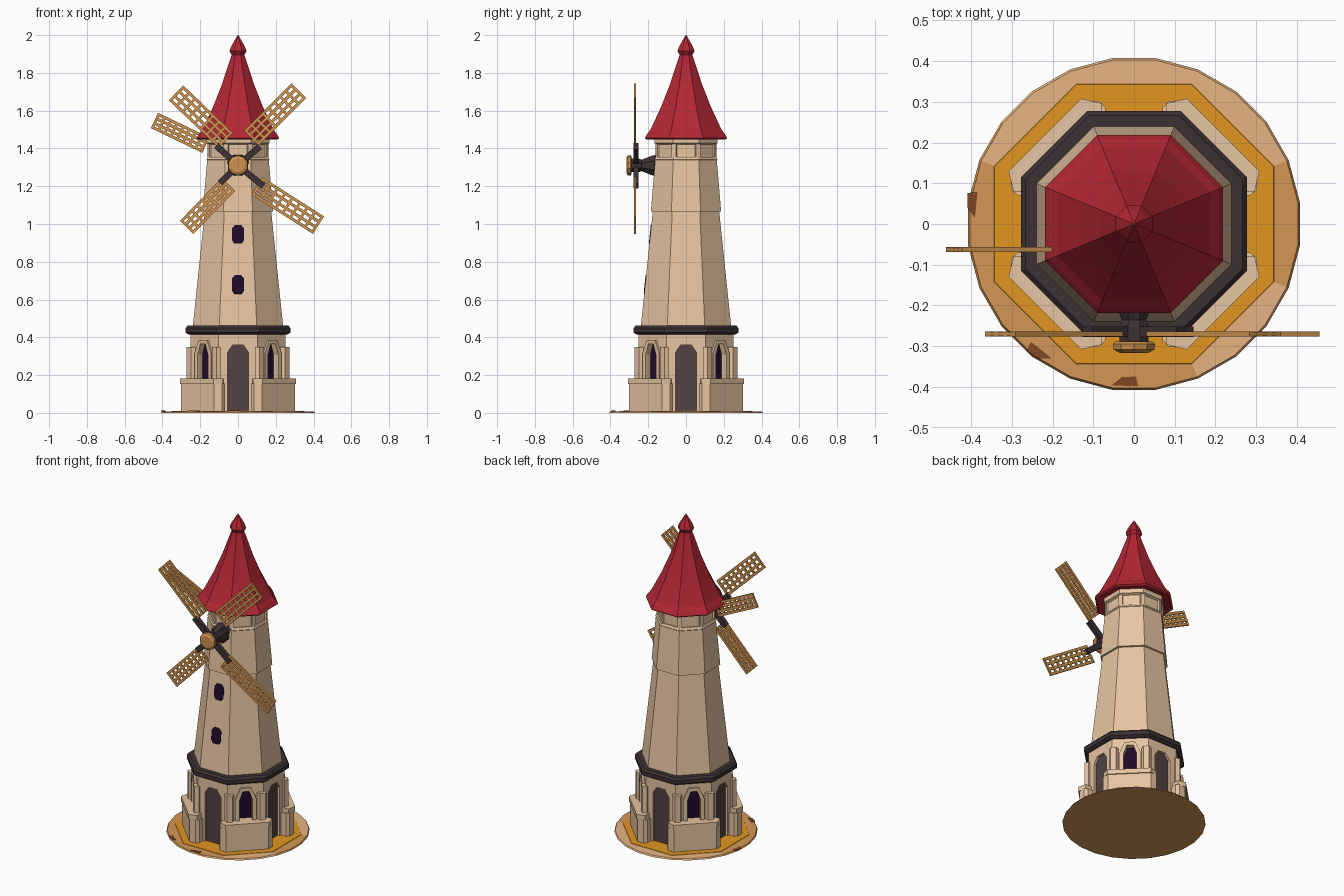
import bpy, bmesh, math
from mathutils import Matrix, Vector

if "Cube" in bpy.data.objects:
    bpy.data.objects.remove(bpy.data.objects["Cube"])


def material(name, rgb):
    m = bpy.data.materials.new(name)
    m.diffuse_color = (*rgb, 1)
    m.use_nodes = True
    m.node_tree.nodes["Principled BSDF"].inputs["Base Color"].default_value = m.diffuse_color
    return m


STONE = material("tan stone", (0.80, 0.555, 0.355))
RED = material("red roof", (0.45, 0.02, 0.033))
DARK = material("dark timber", (0.046, 0.031, 0.034))
DOOR = material("door brown", (0.085, 0.055, 0.055))
PURPLE = material("window purple", (0.015, 0.003, 0.022))
WOOD = material("sail wood", (0.62, 0.29, 0.075))
ORANGE = material("orange ground", (0.76, 0.30, 0.015))
RIM = material("tan ground", (0.66, 0.31, 0.09))
PALE = material("pale ground", (0.80, 0.46, 0.22))
BROWN = material("earth brown", (0.22, 0.065, 0.018))


def finish(name, bm, *mats):
    bmesh.ops.recalc_face_normals(bm, faces=bm.faces)
    me = bpy.data.meshes.new(name)
    bm.to_mesh(me)
    bm.free()
    for m in mats:
        me.materials.append(m)
    ob = bpy.data.objects.new(name, me)
    bpy.context.collection.objects.link(ob)
    return ob


def loft(name, profile, mat, n=8, matrix=Matrix()):
    """n-sided lofted solid; profile is (apothem, height), flats face the axes."""
    bm = bmesh.new()
    rings = []
    for a, z in profile:
        r = a / math.cos(math.pi / n)
        rings.append([bm.verts.new(matrix @ Vector((
            r * math.cos(2 * math.pi * (k + .5) / n),
            r * math.sin(2 * math.pi * (k + .5) / n), z))) for k in range(n)])
    for lo, hi in zip(rings, rings[1:]):
        for k in range(n):
            j = (k + 1) % n
            bm.faces.new((lo[k], lo[j], hi[j], hi[k]))
    bm.faces.new(rings[0])
    bm.faces.new(rings[-1])
    return finish(name, bm, mat)


def slab(name, pts, depth, mat, matrix=Matrix()):
    """Outline in local xy, extruded along local z."""
    bm = bmesh.new()
    f = bm.faces.new([bm.verts.new((x, y, 0)) for x, y in pts])
    res = bmesh.ops.extrude_face_region(bm, geom=[f])
    bmesh.ops.translate(bm, vec=(0, 0, depth),
                        verts=[v for v in res["geom"] if isinstance(v, bmesh.types.BMVert)])
    bm.transform(matrix)
    return finish(name, bm, mat)


def wall(k, dist, z=0.0, tilt=0.0):
    """Frame on octagon side k (0 = front): x sideways, y up, z outward."""
    return (Matrix.Rotation(k * math.pi / 4, 4, 'Z') @ Matrix.Translation((0, -dist, z))
            @ Matrix.Rotation(math.pi / 2 - tilt, 4, 'X'))


def arch(w, bottom, spring, top):
    return [(w, bottom), (w, spring), (w * .5, top), (-w * .5, top), (-w, spring), (-w, bottom)]


def bar(bm, p, q, w, t, y):
    """Box from p to q in the sail plane."""
    p, q = Vector(p), Vector(q)
    d = q - p
    m = (Matrix.Translation(((p.x + q.x) / 2, y, (p.y + q.y) / 2))
         @ Matrix.Rotation(-math.atan2(d.y, d.x), 4, 'Y')
         @ Matrix.Diagonal((d.length, t, w, 1)))
    bmesh.ops.create_cube(bm, size=1, matrix=m)


# Ground disc: tan, paler towards the back and front right, with bare patches
ground = loft("ground_disc", [(0.407, 0), (0.402, 0.008), (0.33, 0.009)], RIM, 24)
ground.data.materials.append(PALE)
for p in ground.data.polygons:
    ang = math.degrees(math.atan2(p.center.y, p.center.x))
    if p.normal.z > .5 and (20 < ang < 150 or -75 < ang < -25):
        p.material_index = 1
loft("ground_centre", [(0.345, 0.005), (0.342, 0.011)], ORANGE)
for x, y, ang in ((-.235, -.315, 2.5), (-.02, -.388, 0), (-.396, .05, 1.5)):
    slab("bare_patch", [(-.035, -.008), (.03, -.01), (.025, .014), (-.01, .012)], .004, BROWN,
         Matrix.Translation((x, y, .0075)) @ Matrix.Rotation(ang, 4, 'Z'))

# Ground floor: core plus eight arched wall panels
A = 0.252
H = A * math.tan(math.pi / 8)
loft("base_core", [(0.212, 0.005), (0.212, 0.43)], STONE)
for k in range(8):
    is_door = k % 2 == 0
    w, spring, top = (.056, .32, .36) if is_door else (.038, .31, .365)
    outline = [(H, .005), (H, .425), (-H, .425), (-H, .005)] + arch(w, .005, spring, top)[::-1]
    slab("base_wall", outline, -.04, STONE, wall(k, A))
    slab("door" if is_door else "base_window", arch(w + .004, .006, spring, top + .003), .006,
         DOOR if is_door else PURPLE, wall(k, .232 if is_door else .222))
    if not is_door:
        # Raised jambs and arch over each diagonal window
        ring = arch(w + .022, .15, spring + .01, top + .022) + arch(w, .15, spring, top)[::-1]
        slab("window_surround", ring, .012, STONE, wall(k, A))

# Buttress walls wrapping the four diagonal corners
body = [(.07, .21), (.07, .285), (.085, .302), (.127, .302), (.302, .127),
        (.302, .085), (.285, .07), (.21, .07)]
cap = [(.075, .21), (.08, .296), (.13, .308), (.308, .13), (.296, .08), (.21, .075)]
pier = [(.09, .23), (.09, .263), (.115, .272), (.138, .25), (.13, .22)]
for k in range(4):
    turn = Matrix.Rotation(k * math.pi / 2, 4, 'Z')
    slab("buttress", body, .15, STONE, turn @ Matrix.Translation((0, 0, .005)))
    slab("buttress_cap", cap, .03, STONE, turn @ Matrix.Translation((0, 0, .153)))
    for pts in (pier, [(y, x) for x, y in pier]):
        slab("buttress_pier", pts, .17, STONE, turn @ Matrix.Translation((0, 0, .18)))

# Dark ring, tower shaft and collar
loft("ring_ledge", [(.262, .415), (.277, .425), (.277, .45), (.266, .462), (.20, .462)], DARK)
loft("tower", [(.240, .45), (.176, 1.065), (.186, 1.067), (.163, 1.34), (.152, 1.352),
               (.152, 1.46)], STONE)
loft("tower_collar", [(.150, 1.42), (.167, 1.428), (.167, 1.455)], STONE)
loft("tower_moulding", [(.160, 1.335), (.166, 1.342), (.160, 1.356), (.15, 1.356)], STONE)
for k in range(8):
    turn = Matrix.Rotation((k + .5) * math.pi / 4, 4, 'Z')
    slab("collar_post", [(-.013, -.17), (.013, -.17), (.013, -.14), (-.013, -.14)], .09, STONE,
         turn @ Matrix.Translation((0, 0, 1.35)))

# Tower windows on the front
TILT = math.atan(.064 / .615)
for z in (.68, .945):
    a = .240 - .064 * (z - .45) / .615
    oct_pts = [(.033, -.03), (.033, .03), (.016, .05), (-.016, .05),
               (-.033, .03), (-.033, -.03), (-.02, -.05), (.02, -.05)]
    slab("tower_window", oct_pts, .006, PURPLE, wall(0, a - .003, z, TILT))

# Roof with flared skirt and finial
loft("roof", [(.15, 1.458), (.208, 1.447), (.218, 1.455), (.207, 1.475), (.188, 1.50),
              (.132, 1.62), (.085, 1.74), (.034, 1.895)], RED)
loft("roof_finial", [(.030, 1.89), (.045, 1.915), (.036, 1.94), (.002, 2.0)], RED)

# Sail axle and hub (local z points forward)
HUB = Vector((0, 1.31))
axle = Matrix.Translation((0, 0, HUB.y)) @ Matrix.Rotation(math.pi / 2, 4, 'X')
loft("axle", [(.058, .14), (.052, .18), (.03, .235), (.036, .25), (.036, .295)], DARK, 8, axle)
loft("hub_cap", [(.044, .288), (.052, .294), (.05, .308), (.036, .316)], WOOD, 10, axle)

# Dark arms crossing diagonally at the hub
bm = bmesh.new()
for x, z in ((.115, .10), (-.115, .105), (.135, -.11), (-.095, -.095)):
    bar(bm, HUB, HUB + Vector((x, z)), .034, .026, -.264)
finish("sail_arms", bm, DARK)

# Lattice sails: inner end, outer end, width, depth (the last one hangs loose by the roof)
sails = [((.07, 1.455), (.322, 1.706), .11, -.27), ((-.065, 1.443), (-.328, 1.694), .11, -.27),
         ((.10, 1.202), (.426, .994), .11, -.27), ((-.05, 1.21), (-.272, .982), .098, -.27),
         ((-.17, 1.417), (-.442, 1.548), .086, -.063)]
for p, q, w, y in sails:
    p, q = Vector(p), Vector(q)
    d = (q - p).normalized()
    side = Vector((-d.y, d.x))
    bm = bmesh.new()
    for s in (-.43, -.15, .15, .43):
        bar(bm, p + side * w * s, q + side * w * s, .0155, .012, y)
    rows = 8
    for j in range(rows + 1):
        c = p + d * .007 + (q - p - d * .014) * j / rows
        bar(bm, c - side * w * .5, c + side * w * .5, .0145, .009, y)
    finish("sail", bm, WOOD)
